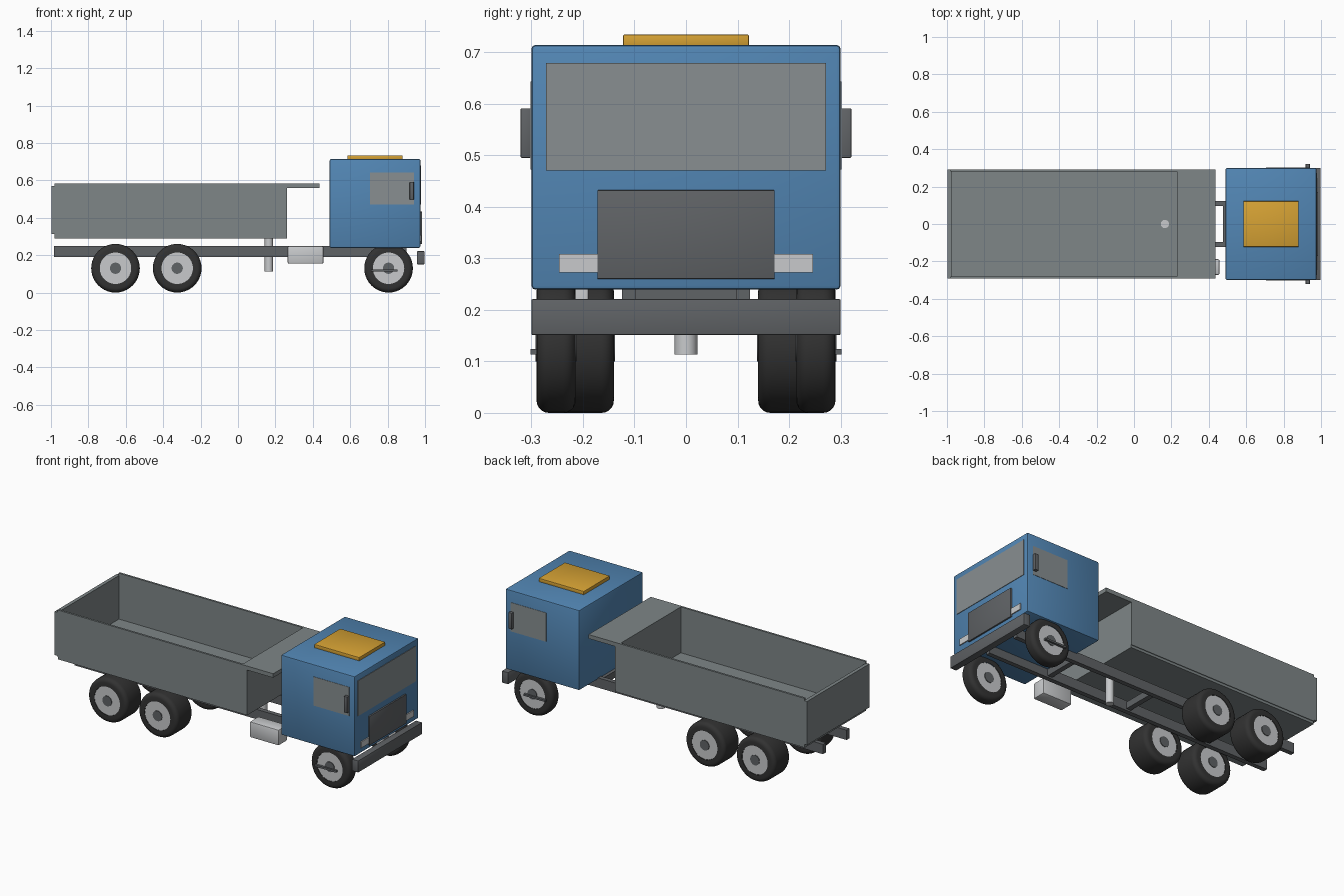
import bpy, bmesh, math
from mathutils import Matrix

cube = bpy.data.objects.get("Cube")
if cube:
    bpy.data.objects.remove(cube, do_unlink=True)


def material(name, *srgb):
    """Flat colour from 0-255 sRGB values, stored as linear."""
    lin = [((c / 255 + 0.055) / 1.055) ** 2.4 for c in srgb] + [1]
    m = bpy.data.materials.new(name)
    m.use_nodes = True
    m.diffuse_color = lin
    bsdf = next(n for n in m.node_tree.nodes if n.type == 'BSDF_PRINCIPLED')
    bsdf.inputs["Base Color"].default_value = lin
    return m


BLUE = material("cab blue", 82, 134, 180)
GREY = material("bed grey", 126, 134, 135)
GLASS = material("window grey", 136, 143, 145)
DARK = material("chassis dark grey", 96, 99, 102)
BLACK = material("tyre black", 50, 50, 50)
LIGHT = material("light metal", 200, 202, 204)
AMBER = material("amber", 214, 162, 52)


def finish(name, bm, mat, smooth=False):
    bmesh.ops.recalc_face_normals(bm, faces=bm.faces)
    me = bpy.data.meshes.new(name)
    bm.to_mesh(me)
    bm.free()
    me.materials.append(mat)
    ob = bpy.data.objects.new(name, me)
    bpy.context.collection.objects.link(ob)
    if smooth:
        bpy.ops.object.select_all(action='DESELECT')
        ob.select_set(True)
        bpy.context.view_layer.objects.active = ob
        bpy.ops.object.shade_smooth_by_angle(angle=math.radians(35))
    return ob


def box(name, x, y, z, mat, bevel=0):
    """Box from (min, max) ranges, optionally with rounded edges."""
    bm = bmesh.new()
    bmesh.ops.create_cube(bm, size=1)
    for v in bm.verts:
        for i, (lo, hi) in enumerate((x, y, z)):
            v.co[i] = lo if v.co[i] < 0 else hi
    if bevel:
        bmesh.ops.bevel(bm, geom=bm.edges[:], offset=bevel, segments=2,
                        profile=0.5, affect='EDGES')
    return finish(name, bm, mat, bool(bevel))


def both_sides(name, x, y, z, mat, bevel=0):
    box("left_" + name, x, y, z, mat, bevel)
    box("right_" + name, x, (-y[1], -y[0]), z, mat, bevel)


def lathe(name, profile, centre, mat, axis='Y', steps=40):
    """Spin a closed (radius, offset) profile around an axis."""
    bm = bmesh.new()
    verts = [bm.verts.new((r, 0, o)) for r, o in profile]
    edges = [bm.edges.new((a, b)) for a, b in zip(verts, verts[1:])]
    bmesh.ops.spin(bm, geom=verts + edges, axis=(0, 0, 1), cent=(0, 0, 0),
                   angle=math.tau, steps=steps)
    bmesh.ops.remove_doubles(bm, verts=bm.verts, dist=1e-5)
    if axis == 'Y':
        bm.transform(Matrix.Rotation(math.pi / 2, 4, 'X'))
    bm.transform(Matrix.Translation(centre))
    return finish(name, bm, mat, True)


def cylinder(name, radius, half, centre, mat, axis='Y'):
    lathe(name, [(0, -half), (radius, -half), (radius, half), (0, half)],
          centre, mat, axis)


def wheel(name, x, y, half):
    centre, radius, rim, corner = (x, y, 0.13), 0.13, 0.084, 0.024
    arc = [(radius - corner + corner * math.cos(a), half - corner + corner * math.sin(a))
           for a in (math.pi / 2 * i / 5 for i in range(6))]
    outer = [(r, -o) for r, o in reversed(arc)] + arc
    lathe(name + "_tyre", [(rim, -half)] + outer + [(rim, half)], centre, BLACK)
    cylinder(name + "_rim", rim, half - 0.002, centre, LIGHT)
    cylinder(name + "_hub_cap", 0.03, half + 0.002, centre, DARK)


# Chassis
both_sides("chassis_rail", (-0.985, 0.90), (0.097, 0.124), (0.19, 0.248), DARK)
for i, x in enumerate((-0.58, -0.045, 0.49)):
    box(f"cross_member_{i + 1}", (x - 0.015, x + 0.015), (-0.1, 0.1), (0.2, 0.24), DARK)
box("fuel_tank", (0.265, 0.457), (-0.272, -0.188), (0.154, 0.248), LIGHT, 0.008)
cylinder("lift_ram", 0.022, 0.101, (0.165, 0, 0.214), LIGHT, 'Z')
box("front_bumper", (0.957, 0.998), (-0.30, 0.30), (0.151, 0.221), DARK, 0.003)

# Wheels: narrow steering pair, wide rear pairs
for side, s in (("left", 1), ("right", -1)):
    wheel(side + "_front", 0.805, s * 0.252, 0.038)
    wheel(side + "_middle", -0.325, s * 0.215, 0.075)
    wheel(side + "_rear", -0.655, s * 0.215, 0.075)
both_sides("step", (0.712, 0.853), (0.285, 0.302), (0.113, 0.124), DARK)

# Cab
box("cab", (0.49, 0.975), (-0.30, 0.30), (0.239, 0.714), BLUE, 0.008)
box("windscreen", (0.97, 0.978), (-0.272, 0.272), (0.47, 0.679), GLASS)
both_sides("side_window", (0.706, 0.94), (0.295, 0.302), (0.472, 0.643), GLASS)
both_sides("mirror", (0.918, 0.94), (0.301, 0.321), (0.495, 0.591), DARK, 0.002)
box("grille", (0.96, 0.984), (-0.172, 0.172), (0.26, 0.432), DARK, 0.001)
both_sides("headlight", (0.965, 0.981), (0.165, 0.246), (0.272, 0.308), LIGHT)
box("roof_hatch", (0.585, 0.88), (-0.122, 0.122), (0.71, 0.734), AMBER, 0.002)

# Load bed
box("bed_floor", (-0.98, 0.262), (-0.288, 0.288), (0.29, 0.312), GREY)
both_sides("bed_wall", (-0.98, 0.262), (0.28, 0.292), (0.305, 0.584), GREY)
box("bed_front_wall", (0.23, 0.262), (-0.28, 0.28), (0.305, 0.584), GREY)
box("tailgate", (-0.998, -0.977), (-0.292, 0.292), (0.312, 0.57), GREY)
box("bed_canopy", (0.262, 0.435), (-0.292, 0.292), (0.56, 0.584), GREY)
